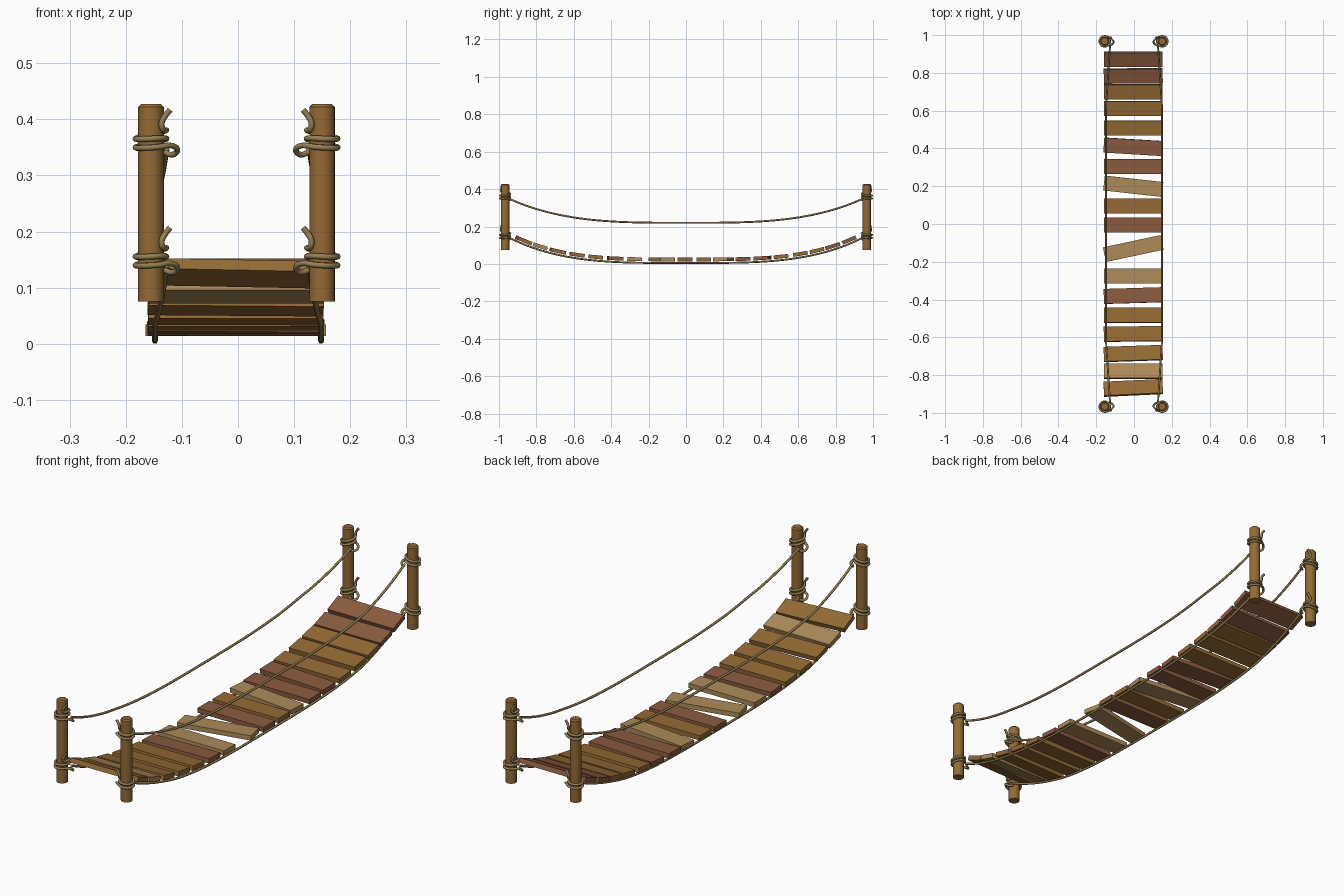
import bpy, bmesh, math
from mathutils import Vector, Matrix

if "Cube" in bpy.data.objects:
    bpy.data.objects.remove(bpy.data.objects["Cube"])


def mat(name, rgb):
    m = bpy.data.materials.new(name)
    m.diffuse_color = (*rgb, 1)
    m.use_nodes = True
    m.node_tree.nodes["Principled BSDF"].inputs["Base Color"].default_value = m.diffuse_color
    return m


WOOD = mat("wood", (0.30, 0.145, 0.035))
RED = mat("red_wood", (0.26, 0.105, 0.05))
TAN = mat("pale_wood", (0.42, 0.26, 0.10))
ROPE = mat("rope_fibre", (0.30, 0.22, 0.09))


def add_mesh(name, bm, m):
    me = bpy.data.meshes.new(name)
    bmesh.ops.recalc_face_normals(bm, faces=bm.faces)
    bm.to_mesh(me)
    bm.free()
    ob = bpy.data.objects.new(name, me)
    me.materials.append(m)
    bpy.context.collection.objects.link(ob)
    return ob


def select(ob):
    bpy.ops.object.select_all(action='DESELECT')
    ob.select_set(True)
    bpy.context.view_layer.objects.active = ob


def rope(name, pts, radius, res):
    cu = bpy.data.curves.new(name, 'CURVE')
    cu.dimensions = '3D'
    cu.bevel_depth = radius
    cu.bevel_resolution = 2
    cu.use_fill_caps = True
    cu.resolution_u = res
    sp = cu.splines.new('BEZIER')
    sp.bezier_points.add(len(pts) - 1)
    for b, p in zip(sp.bezier_points, pts):
        b.co = p
        b.handle_left_type = b.handle_right_type = 'AUTO'
    cu.materials.append(ROPE)
    ob = bpy.data.objects.new(name, cu)
    bpy.context.collection.objects.link(ob)
    select(ob)
    bpy.ops.object.convert(target='MESH')
    bpy.ops.object.shade_smooth_by_angle(angle=math.radians(60))


POST_Y, END_Y = 0.967, 0.945


def sag(y, low, high, p):
    return low + (high - low) * (abs(y) / END_Y) ** p


def deck_z(y):
    return sag(y, 0.005, 0.140, 3.5)


def rail_z(y):
    return sag(y, 0.220, 0.348, 3.3)


# Posts with a chamfered top, and the rope lashings on each
for sx, side in ((-1, "left"), (1, "right")):
    px = -0.155 if sx < 0 else 0.150
    for sy, end in ((-1, "front"), (1, "back")):
        bm = bmesh.new()
        bmesh.ops.create_cone(bm, cap_ends=True, segments=20, radius1=0.0228,
                              radius2=0.0228, depth=0.352,
                              matrix=Matrix.Translation((px, sy * POST_Y, 0.251)))
        top = [e for e in bm.edges if all(v.co.z > 0.4 for v in e.verts)]
        bmesh.ops.bevel(bm, geom=top, offset=0.005, segments=1, affect='EDGES')
        select(add_mesh(f"{end}_{side}_post", bm, WOOD))
        bpy.ops.object.shade_smooth_by_angle(angle=math.radians(30))

        for zc, level in ((0.363, "rail"), (0.153, "deck")):
            # local path: u towards the walkway, v along the bridge, z up
            path = [(0.034, -0.020, 0.054), (0.026, -0.020, 0.044), (0.019, -0.022, 0.030)]
            for k in range(15):
                t = k / 14
                a = math.radians(-40 + 690 * t)
                r = 0.0275
                path.append((r * math.cos(a), r * math.sin(a),
                             0.016 - 0.030 * t + 0.004 * math.cos(a)))
            path += [(0.038, -0.010, -0.010), (0.047, 0.004, -0.018),
                     (0.038, 0.016, -0.026), (0.025, 0.024, -0.022)]
            rope(f"{end}_{side}_{level}_lashing",
                 [(px - sx * u, sy * (POST_Y - v), zc + z) for u, v, z in path], 0.0052, 5)

    # Sagging hand rope and deck rope
    for name, fz in (("hand_rope", rail_z), ("deck_rope", deck_z)):
        pts = []
        for i in range(25):
            y = END_Y * (i / 12 - 1)
            k = max(0, (abs(y) - 0.62) / (END_Y - 0.62))
            pts.append((sx * (0.148 - 0.021 * k), y, fz(y)))
        rope(f"{side}_{name}", pts, 0.005, 4)

# Planks: y position, yaw, wood
PLANKS = [
    (0.880, 0, RED), (0.790, 0.01, RED), (0.705, 0, WOOD), (0.615, 0, WOOD),
    (0.510, 0, WOOD), (0.410, -0.06, RED), (0.305, 0, RED), (0.200, -0.11, TAN),
    (0.095, 0, WOOD), (-0.005, 0, RED), (-0.130, 0.21, TAN), (-0.275, 0, TAN),
    (-0.380, 0.03, RED), (-0.485, 0, WOOD), (-0.585, 0.01, WOOD),
    (-0.690, 0.035, WOOD), (-0.785, 0, TAN), (-0.875, 0.05, WOOD),
]
for i, (y, yaw, m) in enumerate(PLANKS):
    slope = math.atan2(deck_z(y + 0.03) - deck_z(y - 0.03), 0.06)
    normal = Vector((0, -math.sin(slope), math.cos(slope)))
    pos = Vector((-0.004, y, deck_z(y))) + normal * 0.019
    M = (Matrix.Translation(pos) @ Matrix.Rotation(slope, 4, 'X')
         @ Matrix.Rotation(yaw, 4, 'Z') @ Matrix.Diagonal((0.312, 0.079, 0.02, 1)))
    bm = bmesh.new()
    bmesh.ops.create_cube(bm, size=1, matrix=M)
    add_mesh(f"plank_{i + 1:02d}", bm, m)
